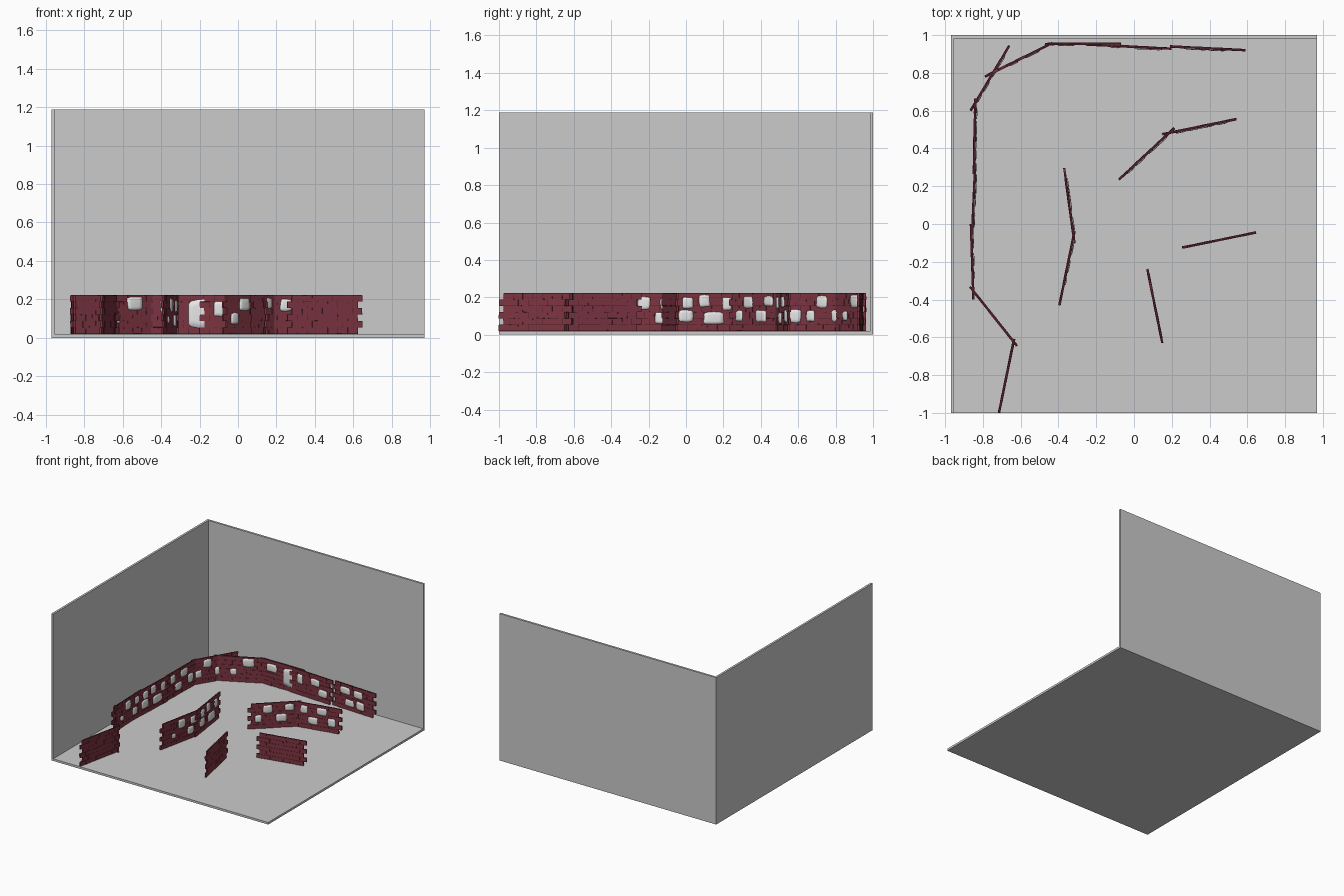
import bpy, bmesh, math, random
from mathutils import Matrix, Vector

if "Cube" in bpy.data.objects:
    bpy.data.objects.remove(bpy.data.objects["Cube"])

random.seed(4)

def material(name, r, g, b):
    m = bpy.data.materials.new(name)
    m.diffuse_color = (r, g, b, 1)
    m.use_nodes = True
    m.node_tree.nodes["Principled BSDF"].inputs["Base Color"].default_value = m.diffuse_color
    return m

GREY = material("room grey", 0.6, 0.6, 0.6)
BRICK = material("brick red", 0.20, 0.034, 0.052)
MORTAR = material("mortar dark red", 0.07, 0.012, 0.02)
PLASTER = material("plaster white", 0.8, 0.8, 0.8)

def finish(bm, name, mats, smooth=False):
    me = bpy.data.meshes.new(name)
    bm.normal_update()
    bm.to_mesh(me)
    bm.free()
    for m in mats:
        me.materials.append(m)
    ob = bpy.data.objects.new(name, me)
    bpy.context.collection.objects.link(ob)
    if smooth:
        me.polygons.foreach_set("use_smooth", [True] * len(me.polygons))
    return ob

def add_box(bm, x0, x1, y0, y1, z0, z1, mat=0):
    mtx = Matrix.Translation(((x0 + x1) / 2, (y0 + y1) / 2, (z0 + z1) / 2)) \
        @ Matrix.Diagonal((x1 - x0, y1 - y0, z1 - z0, 1))
    verts = bmesh.ops.create_cube(bm, size=1, matrix=mtx)["verts"]
    for f in {f for v in verts for f in v.link_faces}:
        f.material_index = mat
    return verts

# Room: floor, left wall and back wall
for name, dims in (("floor", (-.97, .97, -1, 1, 0, .017)),
                   ("left_wall", (-.97, -.953, -1, 1, .017, 1.187)),
                   ("back_wall", (-.953, .97, .983, 1, .017, 1.187))):
    bm = bmesh.new()
    add_box(bm, *dims)
    finish(bm, name, [GREY])

LEN, Z0, ROWS, COURSE = 0.4, 0.02, 6, 0.0337
BRICK_LEN, TOOTH, HALF = 0.0536, 0.025, 0.006

def brick_panel(name, frame):
    """Running bond of bricks on a thin mortar core, toothed at both ends."""
    bm = bmesh.new()
    for r in range(ROWS):
        a = TOOTH if r % 2 else 0
        b = LEN if r % 2 else LEN - TOOTH
        z = Z0 + r * COURSE
        add_box(bm, a + .003, b - .003, -HALF + .002, HALF - .002, z, z + COURSE, 1)
        n = round((b - a) / BRICK_LEN)
        w = (b - a) / n
        for i in range(n):
            t = HALF + random.uniform(-.0008, .001)
            vs = add_box(bm, a + i * w + .0006, a + (i + 1) * w - .0006,
                         -t, t, z + .0006, z + COURSE - .0006)
            # Worn, uneven corners
            for v in vs:
                v.co.x += random.uniform(-.0012, .0012)
                v.co.z += random.uniform(-.0008, .0008)
    finish(bm, name, [BRICK, MORTAR]).matrix_world = frame

def plaster(name, frame, patches):
    """Slightly domed plaster patches: (u, z, width, height)."""
    bm = bmesh.new()
    sides = 16
    for u, z, w, h in patches:
        jig = [random.uniform(.92, 1.06) for _ in range(sides)]
        rings = []
        for scale, depth in ((1, HALF - .001), (.96, HALF + .0035), (.55, HALF + .006)):
            ring = []
            for k in range(sides):
                a = 2 * math.pi * k / sides
                c, s = math.cos(a), math.sin(a)
                # Superellipse gives a rounded rectangle
                x = math.copysign(abs(c) ** .4, c) * w / 2 * scale * jig[k]
                y = math.copysign(abs(s) ** .4, s) * h / 2 * scale * jig[k]
                ring.append(bm.verts.new((u + x, -depth, z + y)))
            rings.append(ring)
        for p, q in zip(rings, rings[1:]):
            for k in range(sides):
                j = (k + 1) % sides
                bm.faces.new((p[k], p[j], q[j], q[k]))
        bm.faces.new(rings[-1])
    finish(bm, name, [PLASTER], True).matrix_world = frame

# Patch layouts in panel coordinates
A = [(.11, .17, .06, .06), (.10, .10, .08, .065), (.20, .18, .06, .065),
     (.25, .09, .11, .065), (.32, .165, .05, .07)]
B = [(.08, .10, .05, .06), (.15, .175, .07, .065), (.25, .10, .08, .065), (.31, .18, .07, .055)]
C = [(.10, .17, .06, .065), (.17, .09, .08, .06), (.24, .175, .08, .06), (.32, .10, .06, .07)]
D = [(.17, .10, .05, .05), (.28, .18, .09, .07)]
E = [(.11, .165, .09, .065), (.26, .125, .10, .15), (.38, .13, .05, .07)]
F = [(.10, .15, .05, .08), (.24, .16, .08, .06), (.31, .09, .08, .06)]
G = [(.12, .17, .09, .06), (.24, .165, .08, .06), (.16, .08, .08, .055), (.26, .08, .07, .07)]
H = [(.13, .095, .04, .035), (.21, .17, .07, .07), (.33, .165, .06, .06), (.30, .09, .06, .06)]

# Start point, end point (left to right seen from the room side), patches
PANELS = [
    ((-.715, -1.0), (-.635, -.61), []),
    ((-.62, -.645), (-.87, -.33), []),
    ((-.85, -.40), (-.863, 0), H),
    ((-.858, -.08), (-.84, .32), A),
    ((-.848, .265), (-.84, .665), C),
    ((-.865, .60), (-.66, .945), B),
    ((-.79, .78), (-.43, .96), D),
    ((-.47, .953), (-.07, .955), E),
    ((-.20, .948), (.20, .928), F),
    ((.19, .94), (.595, .92), G),
    ((-.315, -.10), (-.37, .30), A),
    ((-.395, -.43), (-.315, -.04), H),
    ((-.08, .235), (.21, .505), B),
    ((.15, .475), (.54, .555), C),
    ((.255, -.125), (.645, -.045), []),
    ((.15, -.63), (.07, -.235), []),
]
for i, (p, q, patches) in enumerate(PANELS, 1):
    d = Vector(q) - Vector(p)
    frame = Matrix.Translation((p[0], p[1], 0)) @ Matrix.Rotation(math.atan2(d.y, d.x), 4, 'Z')
    brick_panel(f"brick_panel_{i}", frame)
    if patches:
        plaster(f"plaster_patches_{i}", frame, patches)
